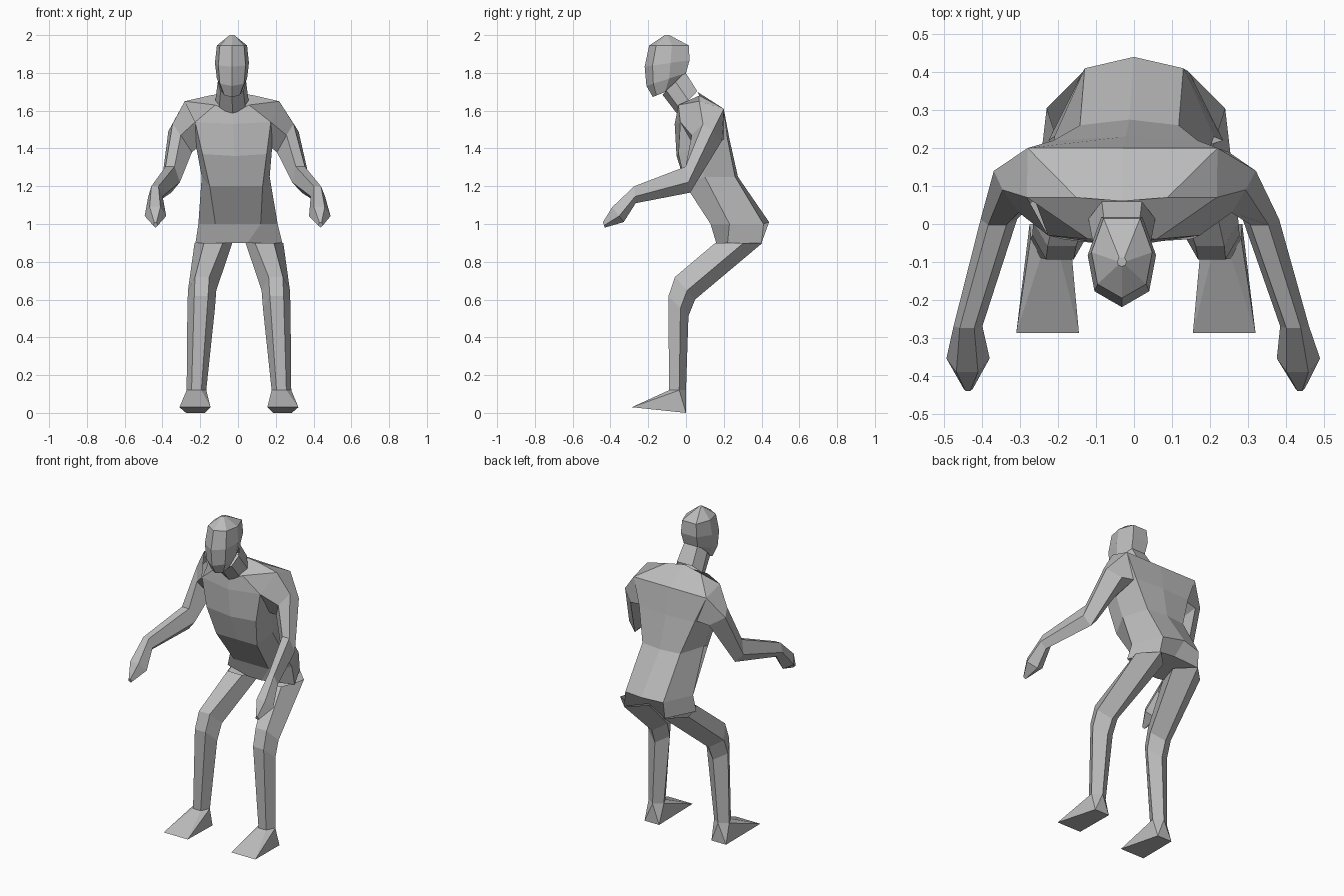
import bpy, bmesh
from math import cos, sin, radians

cube = bpy.data.objects.get("Cube")
if cube:
    bpy.data.objects.remove(cube)

grey = bpy.data.materials.new("plain grey")
grey.use_nodes = True
COLOUR = (0.5, 0.5, 0.5, 1)
grey.diffuse_color = COLOUR
grey.node_tree.nodes["Principled BSDF"].inputs["Base Color"].default_value = COLOUR

# Unit cross-sections: x is width, y is depth, front is negative
LIMB = [(-.5, -1), (.5, -1), (1, .2), (0, 1), (-1, .2)]
SKULL = [(0, -1), (.8, -.65), (1, .15), (.6, 1), (-.6, 1), (-1, .15), (-.8, -.65)]


def lean(p, side=1):
    """Mirror a point if needed and let the upper body lean sideways."""
    x, y, z = p
    t = min(max((z - .9) / .75, 0), 1)
    return (x * side + .005 - .037 * t, y, z)


def section(shape, x, y, z, half_w, half_d, pitch):
    a = radians(pitch)
    return [(x + u * half_w, y + v * half_d * cos(a), z + v * half_d * sin(a))
            for u, v in shape]


def finish(bm, name):
    bmesh.ops.recalc_face_normals(bm, faces=bm.faces)
    mesh = bpy.data.meshes.new(name)
    bm.to_mesh(mesh)
    bm.free()
    mesh.materials.append(grey)
    bpy.context.collection.objects.link(bpy.data.objects.new(name, mesh))


def loft(name, rings, side=1, caps=()):
    """Skin a row of rings; caps lists the ring indices to close."""
    bm = bmesh.new()
    loops = [[bm.verts.new(lean(p, side)) for p in r] for r in rings]
    n = len(loops[0])
    for a, b in zip(loops, loops[1:]):
        for i in range(n):
            j = (i + 1) % n
            bm.faces.new((a[i], a[j], b[j], b[i]))
    for c in caps:
        bm.faces.new(loops[c])
    finish(bm, name)


def hull(name, points, side=1):
    bm = bmesh.new()
    for p in points:
        bm.verts.new(lean(p, side))
    bmesh.ops.convex_hull(bm, input=bm.verts)
    finish(bm, name)


def whole(half):
    """Complete a half ring running from front centre to back centre."""
    return half + [(-x, y, z) for x, y, z in reversed(half[1:-1])]


# Torso: pelvis, hips, waist, ribs, chest, shoulder ridge
torso = [
    [(0, .16, .9), (.045, .16, .9), (.23, .22, .9), (.14, .4, .9), (0, .36, .94)],
    [(0, .13, 1), (.12, .13, 1), (.21, .23, 1), (.13, .41, 1), (0, .44, 1.01)],
    [(0, 0, 1.2), (.14, 0, 1.2), (.18, .1, 1.25), (.13, .26, 1.25), (0, .275, 1.25)],
    [(0, -.05, 1.36), (.17, -.04, 1.37), (.2, .06, 1.4), (.19, .22, 1.45), (0, .23, 1.45)],
    [(0, -.06, 1.53), (.2, -.03, 1.54), (.24, .08, 1.56), (.25, .2, 1.61), (0, .2, 1.61)],
    [(0, -.04, 1.59), (.09, -.04, 1.63), (.25, .07, 1.65), (.12, .07, 1.68), (0, .06, 1.7)],
]
loft("torso", [whole(r) for r in torso], caps=(0, -1))

# Neck and head
loft("neck", [section(SKULL, *r) for r in (
    (0, .005, 1.645, .088, .08, 47),
    (0, -.065, 1.745, .075, .085, 45))])
loft("head", [section(SKULL, *r) for r in (
    (0, -.12, 1.695, .05, .06, 22),
    (0, -.105, 1.765, .08, .11, 18),
    (0, -.1, 1.85, .09, .12, 8),
    (0, -.09, 1.945, .08, .105, 0),
    (0, -.1, 2, .012, .012, 0))], caps=(0, -1))

# Shoulder rings run: front, top, outer back, rear, armpit
SHOULDER = [
    [(.2, -.03, 1.54), (.25, .07, 1.65), (.25, .2, 1.61), (.19, .2, 1.45), (.2, .05, 1.4)],
    [(.28, .03, 1.47), (.32, .09, 1.53), (.345, .14, 1.49), (.27, .19, 1.44), (.225, .08, 1.38)],
]
ARM = ((.345, .01, 1.235, .048, .07, -80),
       (.43, -.27, 1.155, .038, .045, -85))
HAND = (ARM[-1],
        (.435, -.36, 1.05, .057, .05, -53),
        (.437, -.435, .995, .012, .015, -70))
LEG = ((.135, .28, .9, .1, .125, 0),
       (.195, -.005, .66, .075, .08, -48),
       (.2, -.04, .565, .073, .075, -45),
       (.225, -.045, .12, .052, .045, 0))
SOLE = [(.18, 0, 0), (.28, 0, 0), (.15, -.287, .03), (.315, -.287, .03)]

# Limbs, mirrored to both sides
for side, word in ((1, "left"), (-1, "right")):
    loft(word + "_arm", SHOULDER + [section(LIMB, *r) for r in ARM], side)
    loft(word + "_hand", [section(LIMB, *r) for r in HAND], side, caps=(-1,))
    loft(word + "_leg", [section(LIMB, *r) for r in LEG], side)
    hull(word + "_foot", section(LIMB, *LEG[-1]) + SOLE, side)
